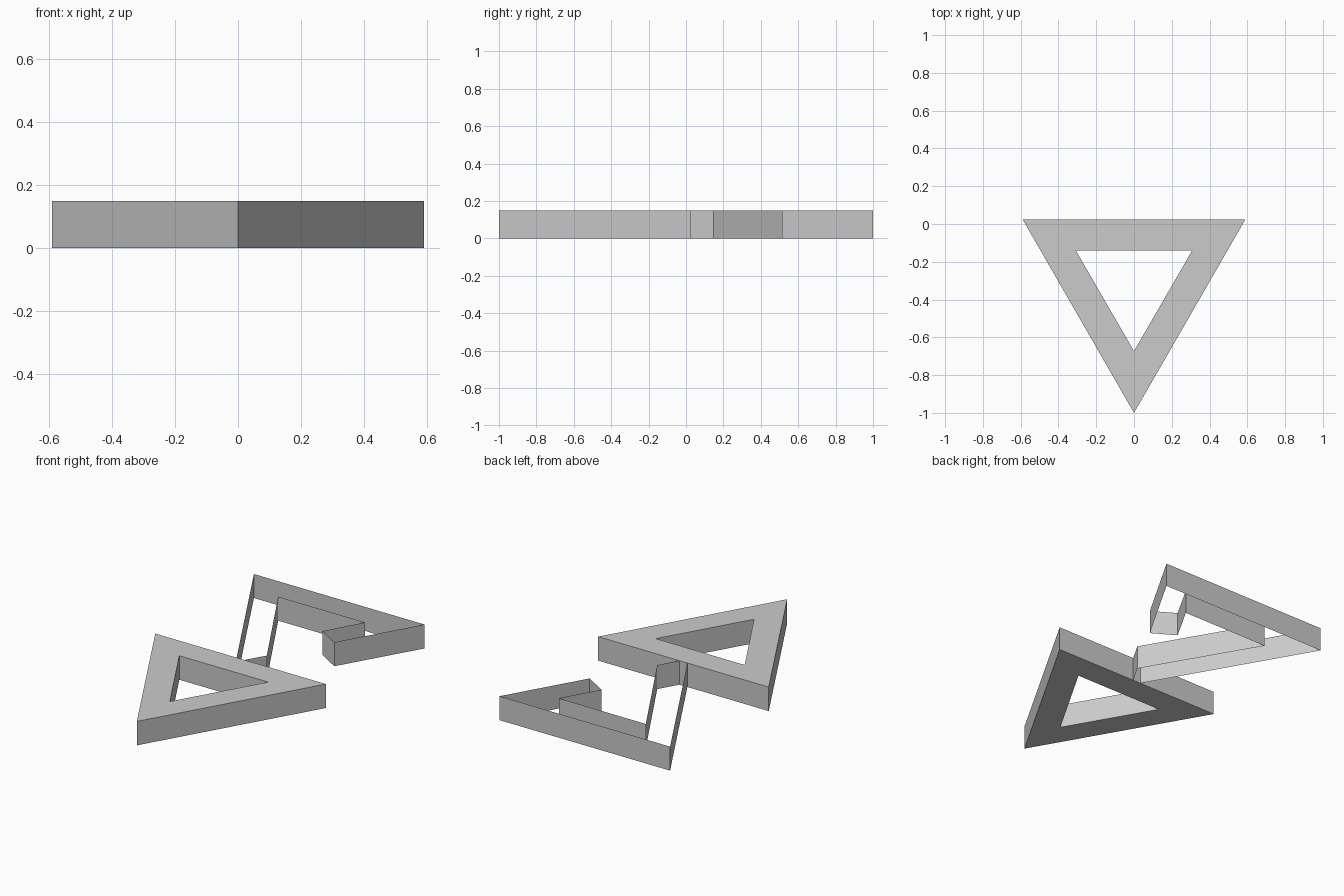
import bpy
import bmesh

HEIGHT = 0.15

cube = bpy.data.objects.get("Cube")
if cube:
    bpy.data.objects.remove(cube, do_unlink=True)

grey = bpy.data.materials.new("plain grey")
grey.use_nodes = True
colour = (0.6, 0.6, 0.6, 1)
grey.diffuse_color = colour
grey.node_tree.nodes["Principled BSDF"].inputs["Base Color"].default_value = colour


def add_loop(bm, outline, z):
    return [bm.verts.new((x, y, z)) for x, y in outline]


def bridge(bm, first, second):
    """Join two closed loops of equal length with quads."""
    count = len(first)
    for i in range(count):
        j = (i + 1) % count
        bm.faces.new((first[i], first[j], second[j], second[i]))


def finish(bm, name):
    mesh = bpy.data.meshes.new(name)
    bm.to_mesh(mesh)
    bm.free()
    mesh.materials.append(grey)
    obj = bpy.data.objects.new(name, mesh)
    bpy.context.scene.collection.objects.link(obj)
    return obj


def triangle(half_width, back, apex):
    return [(half_width, back), (-half_width, back), (0, apex)]


# Solid triangular frame at the front
outer = triangle(0.59, 0.025, -1)
inner = triangle(0.308, -0.14, -0.673)
bm = bmesh.new()
outer_low, outer_high = (add_loop(bm, outer, z) for z in (0, HEIGHT))
inner_low, inner_high = (add_loop(bm, inner, z) for z in (0, HEIGHT))
bridge(bm, outer_low, outer_high)
bridge(bm, outer_high, inner_high)
bridge(bm, inner_high, inner_low)
bridge(bm, inner_low, outer_low)
bmesh.ops.recalc_face_normals(bm, faces=bm.faces)
finish(bm, "triangle_frame")

# Hollow hooked frame behind it: upright walls with open top and bottom
hook = [(0.308, 0.512), (0.59, 1), (-0.59, 1), (0, -0.022),
        (0.097, 0.146), (-0.303, 0.83), (0.299, 0.83), (0.167, 0.597)]
bm = bmesh.new()
bridge(bm, add_loop(bm, hook, 0), add_loop(bm, hook, HEIGHT))
finish(bm, "open_hook_walls")
